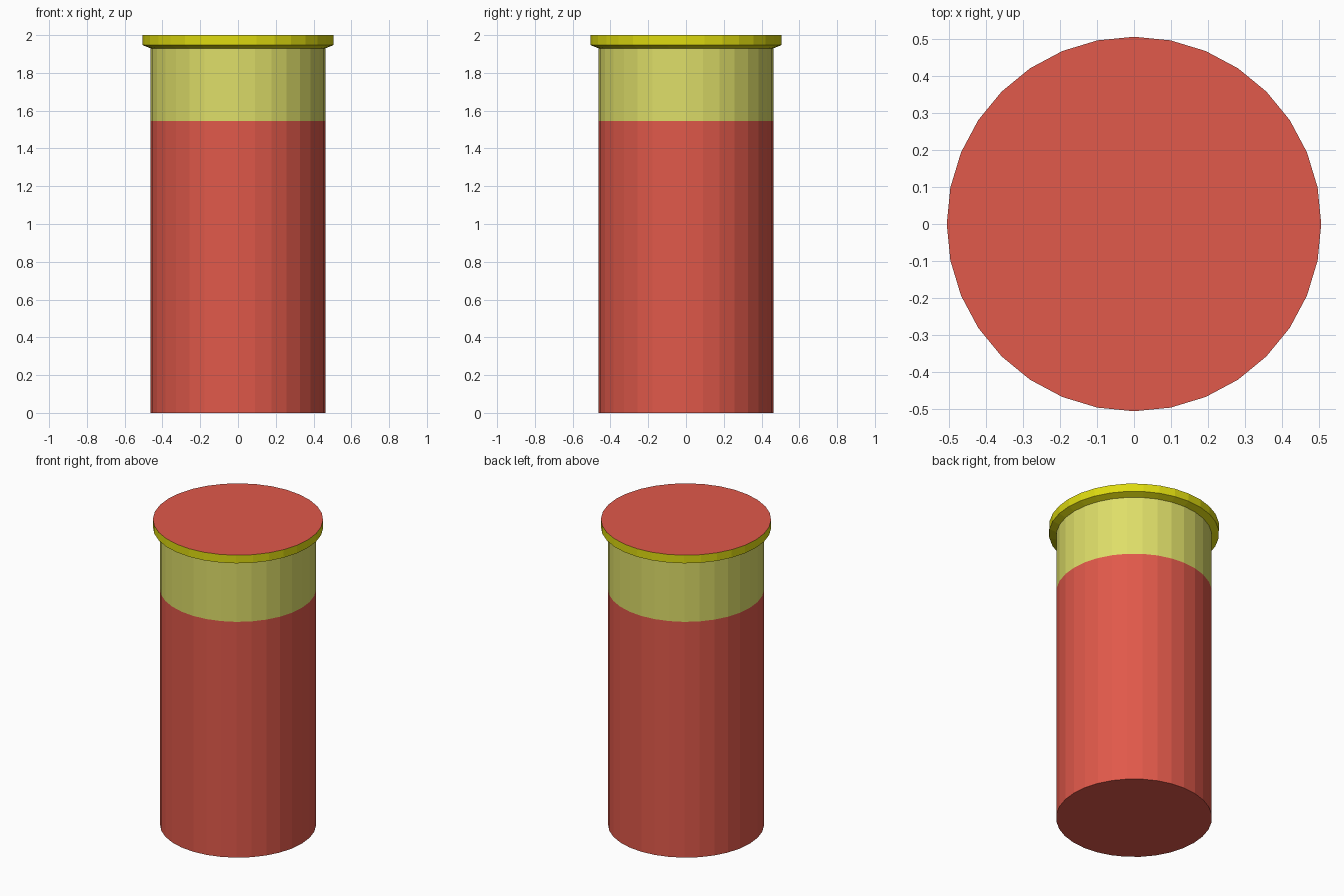
import bpy, bmesh
from math import cos, sin, tau

if "Cube" in bpy.data.objects:
    bpy.data.objects.remove(bpy.data.objects["Cube"])

SIDES = 32
R_BODY, R_RIM = 0.463, 0.505
Z_BAND, Z_NECK, Z_RIM, Z_TOP = 1.544, 1.93, 1.947, 2.0


def material(name, color):
    mat = bpy.data.materials.new(name)
    mat.diffuse_color = (*color, 1)
    mat.use_nodes = True
    mat.node_tree.nodes["Principled BSDF"].inputs["Base Color"].default_value = mat.diffuse_color
    return mat


def lathe(name, profile, mat, cap_bottom=False, cap_top=False):
    """Revolve (radius, z) points, listed bottom to top, with flat facets."""
    bm = bmesh.new()
    rings = [[bm.verts.new((r * cos(tau * i / SIDES), r * sin(tau * i / SIDES), z))
              for i in range(SIDES)] for r, z in profile]
    for low, high in zip(rings, rings[1:]):
        for i in range(SIDES):
            j = (i + 1) % SIDES
            bm.faces.new((low[i], low[j], high[j], high[i]))
    if cap_bottom:
        bm.faces.new(rings[0][::-1])
    if cap_top:
        bm.faces.new(rings[-1])
    mesh = bpy.data.meshes.new(name)
    bm.to_mesh(mesh)
    bm.free()
    mesh.materials.append(mat)
    obj = bpy.data.objects.new(name, mesh)
    bpy.context.collection.objects.link(obj)
    return obj


red = material("red", (0.75, 0.10, 0.069))
pale_yellow = material("pale_yellow", (0.73, 0.73, 0.14))
yellow = material("yellow", (0.73, 0.70, 0.005))

# Main cylinder with its closed base
lathe("body", [(R_BODY, 0), (R_BODY, Z_BAND)], red, cap_bottom=True)
# Pale band below the rim
lathe("upper_band", [(R_BODY, Z_BAND), (R_BODY, Z_NECK)], pale_yellow)
# Flared rim with a chamfered underside
lathe("rim", [(R_BODY, Z_NECK), (R_RIM, Z_RIM), (R_RIM, Z_TOP)], yellow)
# Flat disc closing the top
lathe("top_disc", [(R_RIM, Z_TOP)], red, cap_top=True)
